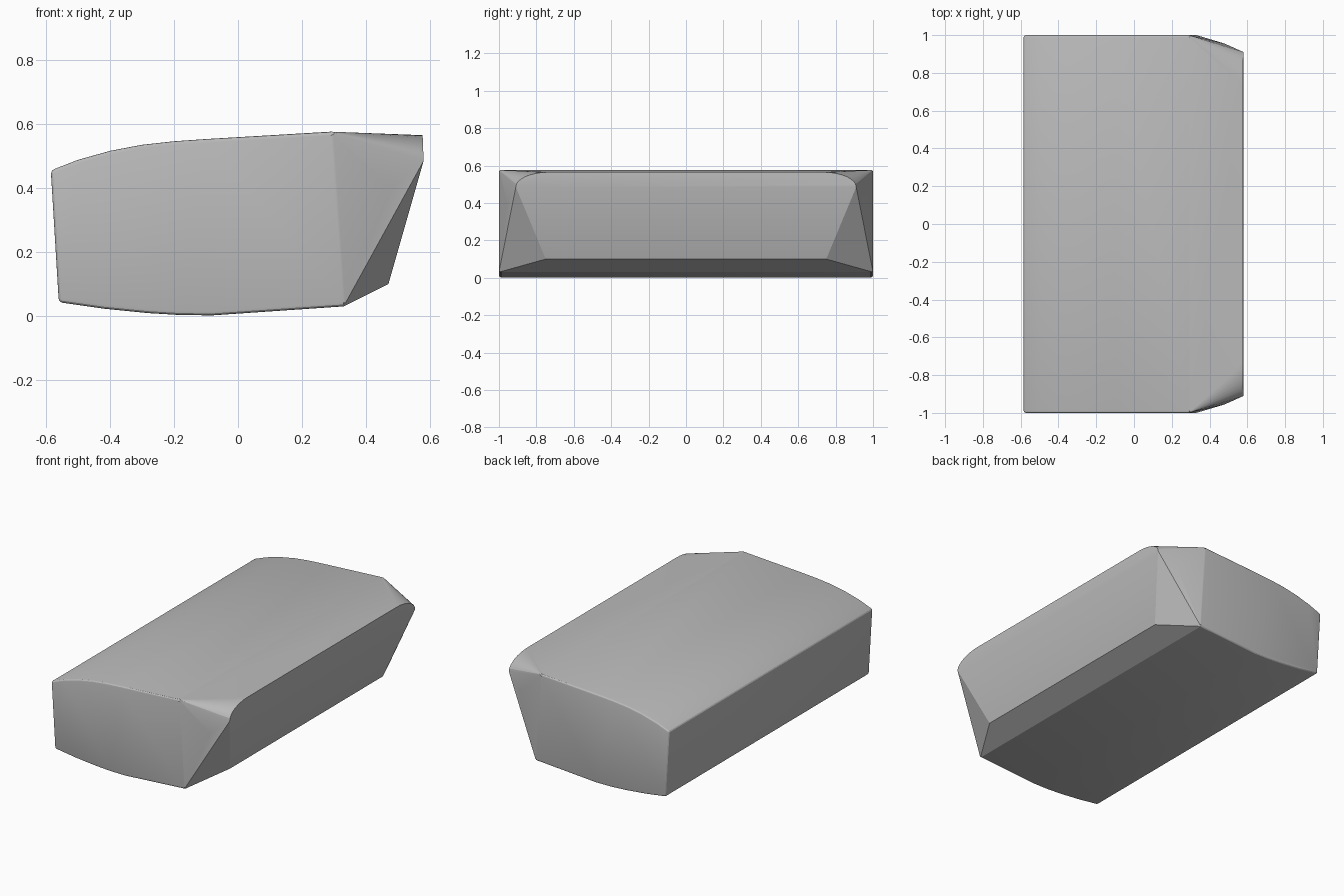
import bpy
import bmesh
import math

cube = bpy.data.objects.get("Cube")
if cube:
    bpy.data.objects.remove(cube, do_unlink=True)

# Single plain grey
grey = bpy.data.materials.new("plain grey")
grey.use_nodes = True
colour = (0.5, 0.5, 0.5, 1)
grey.diffuse_color = colour
grey.node_tree.nodes["Principled BSDF"].inputs["Base Color"].default_value = colour

# End outline (x, z): arched top, then bowed underside
top = [(-0.585, 0.455), (-0.5, 0.488), (-0.4, 0.516), (-0.3, 0.535),
       (-0.2, 0.546), (-0.1, 0.553), (0.29, 0.576)]
bottom = [(0.33, 0.03), (-0.08, 0.002), (-0.18, 0.003), (-0.28, 0.009),
          (-0.42, 0.023), (-0.56, 0.043)]
half = [(x, 1.0, z) for x, z in top + bottom]

# Tapered front corner: lower lip, cheek crease and rounded upper shoulder
half += [(0.47, 0.75, 0.10), (0.48, 0.955, 0.40)]
steps = 8
for i in range(steps + 1):
    a = math.radians(90) * i / steps
    half.append((0.58 - 0.003 * math.sin(a), 0.73 + 0.18 * math.cos(a),
                 0.485 + 0.08 * math.sin(a)))

# Convex block mirrored about the middle
bm = bmesh.new()
for side in (-1, 1):
    for x, y, z in half:
        bm.verts.new((x, side * y, z))
bmesh.ops.convex_hull(bm, input=bm.verts[:])
bmesh.ops.dissolve_limit(bm, angle_limit=math.radians(0.4),
                         verts=bm.verts[:], edges=bm.edges[:])


# Soft rims around the two ends and the rear face
def is_rim(edge):
    ends = [v.co for v in edge.verts]
    at_end = all(abs(c.y) > 0.99 for c in ends)
    rear = all(c.x < -0.55 for c in ends)
    corner = all(c.x > 0.25 for c in ends)
    return (at_end or rear) and not corner and edge.calc_face_angle(0) > 0.5


bmesh.ops.bevel(bm, geom=[e for e in bm.edges if is_rim(e)], offset=0.012,
                segments=3, profile=0.5, affect='EDGES', clamp_overlap=True)
bmesh.ops.recalc_face_normals(bm, faces=bm.faces[:])

mesh = bpy.data.meshes.new("padded_block")
bm.to_mesh(mesh)
bm.free()
mesh.materials.append(grey)
block = bpy.data.objects.new("padded_block", mesh)
bpy.context.collection.objects.link(block)

# Smooth arches with crisp creases
bpy.ops.object.select_all(action='DESELECT')
block.select_set(True)
bpy.context.view_layer.objects.active = block
bpy.ops.object.shade_smooth_by_angle(angle=math.radians(20))
